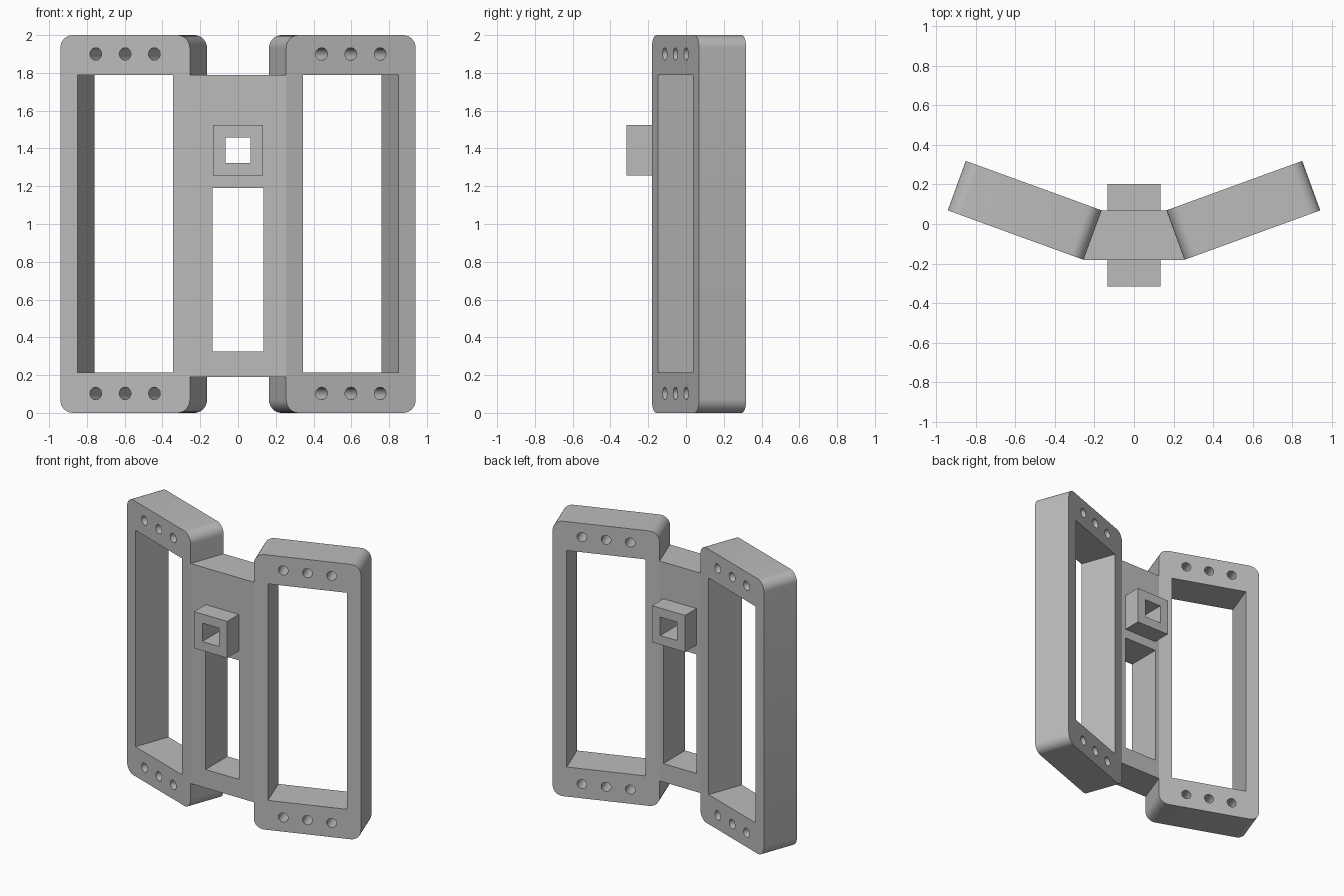
import bpy, bmesh, math
from mathutils import Matrix, Vector

cube = bpy.data.objects.get("Cube")
if cube:
    bpy.data.objects.remove(cube, do_unlink=True)

grey = bpy.data.materials.new("plain grey")
grey.use_nodes = True
colour = (0.5, 0.5, 0.5, 1)
grey.diffuse_color = colour
grey.node_tree.nodes["Principled BSDF"].inputs["Base Color"].default_value = colour


def finish(name, bm):
    bmesh.ops.recalc_face_normals(bm, faces=bm.faces)
    mesh = bpy.data.meshes.new(name)
    bm.to_mesh(mesh)
    bm.free()
    mesh.materials.append(grey)
    ob = bpy.data.objects.new(name, mesh)
    bpy.context.collection.objects.link(ob)
    return ob


def block(name, size, centre, corner=0):
    """Box whose four front-to-back edges may be rounded."""
    bm = bmesh.new()
    bmesh.ops.create_cube(bm, size=1, matrix=Matrix.Translation(centre) @ Matrix.Diagonal((*size, 1)))
    if corner:
        edges = [e for e in bm.edges
                 if abs((e.verts[0].co - e.verts[1].co).normalized().y) > 0.9]
        bmesh.ops.bevel(bm, geom=edges, offset=corner, segments=8, profile=0.5, affect='EDGES')
    return finish(name, bm)


def drill(radius, x, z):
    bm = bmesh.new()
    place = Matrix.Translation((x, 0, z)) @ Matrix.Rotation(math.pi / 2, 4, 'X')
    bmesh.ops.create_cone(bm, cap_ends=True, segments=32, radius1=radius,
                          radius2=radius, depth=1, matrix=place)
    return finish("hole_cutter", bm)


def combine(ob, tool, operation):
    tool.hide_render = True
    mod = ob.modifiers.new("combine", 'BOOLEAN')
    mod.operation = operation
    mod.solver = 'EXACT'
    mod.object = tool
    select(ob)
    bpy.ops.object.modifier_apply(modifier=mod.name)
    bpy.data.objects.remove(tool, do_unlink=True)


def select(ob):
    bpy.ops.object.select_all(action='DESELECT')
    ob.select_set(True)
    bpy.context.view_layer.objects.active = ob


# Two angled side frames with a tall window and rows of bolt holes
for side, sign in (("left", 1), ("right", -1)):
    frame = block(side + "_frame", (0.73, 0.266, 2), (0, 0, 1), 0.07)
    combine(frame, block("window_cutter", (0.538, 1, 1.575), (0, 0, 1.0025)), 'DIFFERENCE')
    for z in (0.103, 1.9):
        for i in (-1, 0, 1):
            combine(frame, drill(0.033, i * 0.165, z), 'DIFFERENCE')
    frame.location = (sign * 0.5525, 0.069, 0)
    frame.rotation_euler.z = sign * math.radians(20)
    select(frame)
    bpy.ops.object.shade_smooth_by_angle(angle=math.radians(30))

# Tapered centre plate joining the frames
bm = bmesh.new()
outline = [(-0.255, -0.181), (0.255, -0.181), (0.164, 0.069), (-0.164, 0.069)]
face = bm.faces.new([bm.verts.new((x, y, 0.19)) for x, y in outline])
top = bmesh.ops.extrude_face_region(bm, geom=[face])["geom"]
bmesh.ops.translate(bm, vec=Vector((0, 0, 1.6)),
                    verts=[v for v in top if isinstance(v, bmesh.types.BMVert)])
plate = finish("centre_plate", bm)

# Square boss through the plate, its bore, and the slot below
combine(plate, block("boss", (0.266, 0.516, 0.266), (0, -0.057, 1.391)), 'UNION')
combine(plate, block("bore_cutter", (0.134, 2, 0.134), (0, 0, 1.391)), 'DIFFERENCE')
combine(plate, block("slot_cutter", (0.268, 2, 0.866), (0, 0, 0.757)), 'DIFFERENCE')
